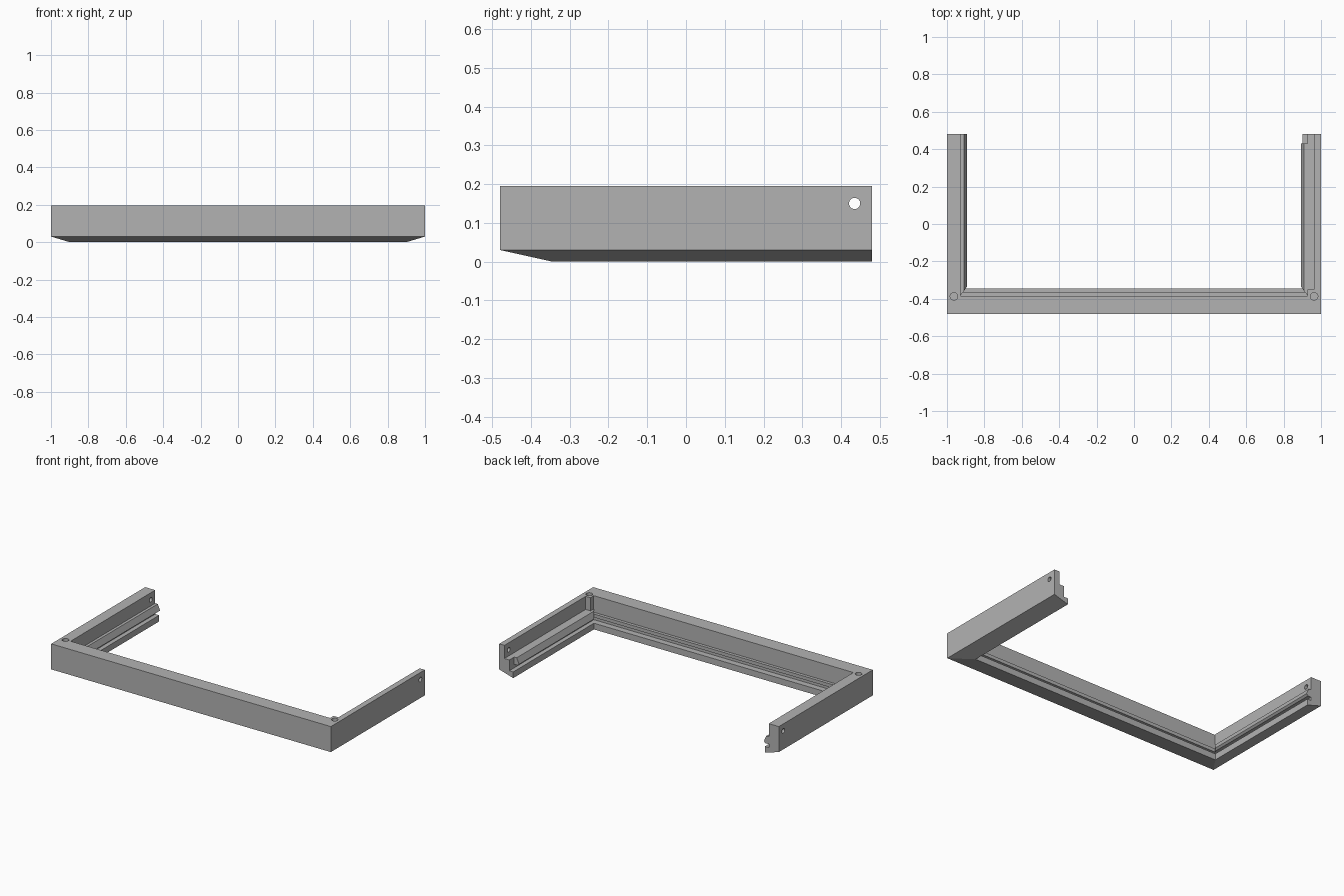
import bpy, bmesh
from mathutils import Matrix, Vector

cube = bpy.data.objects.get("Cube")
if cube:
    bpy.data.objects.remove(cube, do_unlink=True)

GREY = (0.45, 0.45, 0.45, 1)
mat = bpy.data.materials.new("neutral grey")
mat.use_nodes = True
mat.diffuse_color = GREY
mat.node_tree.nodes["Principled BSDF"].inputs["Base Color"].default_value = GREY

HALF_Y = 0.48
MITRE = 1.35      # front inset per unit of side inset along the corner hip


def finish(name, bm):
    bmesh.ops.recalc_face_normals(bm, faces=bm.faces)
    mesh = bpy.data.meshes.new(name)
    bm.to_mesh(mesh)
    bm.free()
    mesh.materials.append(mat)
    obj = bpy.data.objects.new(name, mesh)
    bpy.context.collection.objects.link(obj)
    return obj


def loft(name, start, end):
    """Closed prism between two matching outlines."""
    bm = bmesh.new()
    a = [bm.verts.new(p) for p in start]
    b = [bm.verts.new(p) for p in end]
    bm.faces.new(a)
    bm.faces.new(b)
    for i in range(len(a)):
        j = (i + 1) % len(a)
        bm.faces.new((a[i], a[j], b[j], b[i]))
    return finish(name, bm)


def box(name, lo, hi):
    bm = bmesh.new()
    lo, hi = Vector(lo), Vector(hi)
    size = Matrix.Diagonal((*(hi - lo), 1))
    bmesh.ops.create_cube(bm, size=1, matrix=Matrix.Translation((lo + hi) / 2) @ size)
    return finish(name, bm)


def cylinder(name, centre, radius, depth, axis):
    bm = bmesh.new()
    turn = Vector((0, 0, 1)).rotation_difference(Vector(axis)).to_matrix().to_4x4()
    bmesh.ops.create_cone(bm, cap_ends=True, segments=32, radius1=radius, radius2=radius,
                          depth=depth, matrix=Matrix.Translation(centre) @ turn)
    return finish(name, bm)


def cut(obj, cutters):
    bpy.context.view_layer.objects.active = obj
    for cutter in cutters:
        cutter.hide_render = True
        mod = obj.modifiers.new("cut", 'BOOLEAN')
        mod.operation = 'DIFFERENCE'
        mod.solver = 'EXACT'
        mod.object = cutter
        bpy.ops.object.modifier_apply(modifier=mod.name)


# Cross-sections as (inset from outer face, height)
arm_profile = [(0, 0.03), (0, 0.195), (0.072, 0.195), (0.072, 0.11), (0.09, 0.11),
               (0.107, 0.072), (0.095, 0.062), (0.072, 0.062), (0.072, 0.04),
               (0.1, 0.04), (0.1, 0)]
front_profile = [(0, 0.03), (0, 0.195), (0.095, 0.195), (0.095, 0.088), (0.115, 0.088),
                 (0.115, 0.066), (0.095, 0.066), (0.095, 0.04), (0.135, 0.04), (0.135, 0)]

# Side arms with mitred front ends
arms = {}
for side, label in ((1, "left"), (-1, "right")):
    arms[side] = loft(label + "_arm",
                      [(side * (1 - d), -HALF_Y + MITRE * d, z) for d, z in arm_profile],
                      [(side * (1 - d), HALF_Y, z) for d, z in arm_profile])

# Front bar between the mitres
front = loft("front_bar",
             [(-1 + e / MITRE, -HALF_Y + e, z) for e, z in front_profile],
             [(1 - e / MITRE, -HALF_Y + e, z) for e, z in front_profile])

# Vertical corner holes and the cross holes near the back ends
cutters = []
for side in arms:
    corner = cylinder("corner_hole_cutter", (side * 0.963, -0.387, 0.17), 0.02, 0.14, (0, 0, 1))
    cross = cylinder("cross_hole_cutter", (side * 0.96, 0.435, 0.15), 0.0145, 0.2, (1, 0, 0))
    cut(arms[side], [corner, cross])
    cut(front, [corner])
    cutters += [corner, cross]

# Left arm: thinner upper wall, and a rail stopping short of the back end
recess = box("recess_cutter", (0.85, -0.35, 0.11), (0.963, 0.6, 0.3))
rail_end = box("rail_end_cutter", (0.85, 0.43, 0.05), (0.928, 0.6, 0.15))
cut(arms[1], [recess, rail_end])
cutters += [recess, rail_end]

for cutter in cutters:
    bpy.data.objects.remove(cutter, do_unlink=True)

# Smooth hole walls, crisp edges elsewhere
for obj in (front, *arms.values()):
    bpy.ops.object.select_all(action='DESELECT')
    obj.select_set(True)
    bpy.context.view_layer.objects.active = obj
    bpy.ops.object.shade_smooth_by_angle(angle=0.4)
